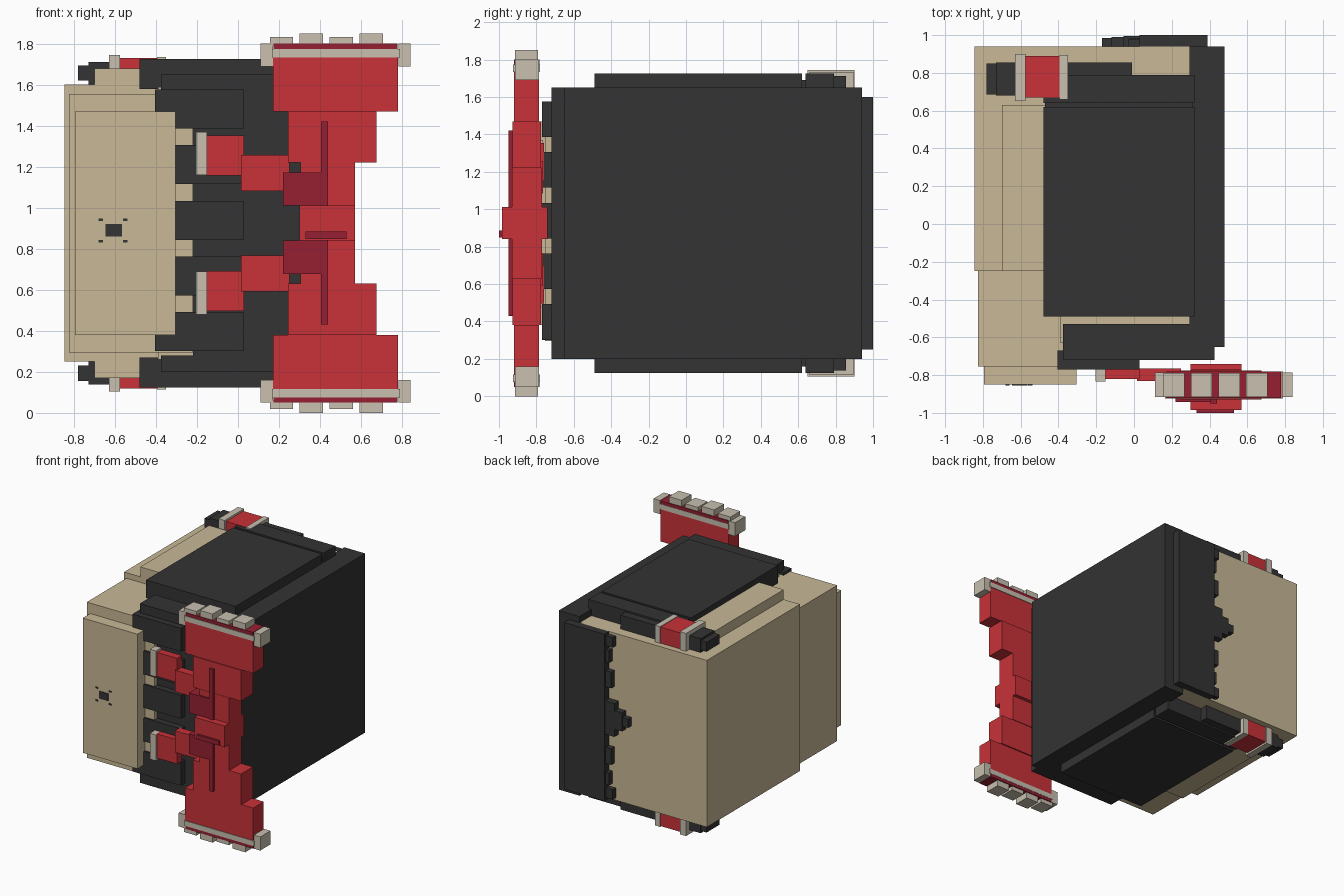
import bpy, bmesh

def material(name, rgb):
    m = bpy.data.materials.new(name)
    m.diffuse_color = (*rgb, 1)
    return m

TAN = material("tan", (0.578, 0.479, 0.305))
DARK = material("charcoal", (0.033, 0.033, 0.034))
RED = material("red", (0.578, 0.032, 0.040))
DEEP = material("deep_red", (0.305, 0.0144, 0.032))
PALE = material("pale_grey", (0.578, 0.527, 0.434))
TOP = 1.85  # the model mirrors top to bottom about half this height

def part(name, mat, boxes, mirror=False):
    """One object from boxes (x0, x1, y0, y1, z0, z1), optionally mirrored in height."""
    bm = bmesh.new()
    todo = list(boxes)
    if mirror:
        todo += [(a, b, c, d, TOP - f, TOP - e) for a, b, c, d, e, f in boxes]
    for x0, x1, y0, y1, z0, z1 in todo:
        for v in bmesh.ops.create_cube(bm, size=1)["verts"]:
            v.co = ((x0 + x1) / 2 + v.co.x * (x1 - x0),
                    (y0 + y1) / 2 + v.co.y * (y1 - y0),
                    (z0 + z1) / 2 + v.co.z * (z1 - z0))
    me = bpy.data.meshes.new(name)
    bm.to_mesh(me)
    bm.free()
    me.materials.append(mat)
    ob = bpy.data.objects.new(name, me)
    bpy.context.collection.objects.link(ob)
    return ob

# Tan casing, stepped toward the front
part("casing", TAN, [(-0.845, 0.32, -0.25, 0.94, 0.25, 1.60)])
part("casing_front", TAN, [(-0.825, 0.30, -0.70, -0.25, 0.295, 1.555),
                           (-0.39, 0.30, -0.63, -0.25, 0.26, 1.59),
                           (-0.825, -0.22, -0.755, -0.70, 0.295, 1.555)])
part("front_panel", TAN, [(-0.795, -0.305, -0.85, -0.75, 0.38, 1.47)])
part("casing_ridge", TAN, [(-0.70, -0.40, -0.25, 0.63, 1.58, 1.68)], True)

# Small painted mark on the front panel
marks = [(-0.645, -0.565, -0.854, -0.849, 0.86, 0.92)]
for x in (-0.68, -0.56):
    for z in (0.832, 0.935):
        marks.append((x, x + 0.022, -0.854, -0.849, z, z + 0.012))
part("panel_mark", DARK, marks)

# Dark shell: right side, front frame, top and bottom slabs
part("side_shell", DARK, [(0.295, 0.48, -0.65, 0.94, 0.20, 1.65)])
part("front_frame", DARK, [(-0.22, 0.425, -0.72, -0.53, 0.20, 1.65)])
part("frame_rail", DARK, [(-0.375, -0.22, -0.72, -0.53, 1.57, 1.65)], True)
part("cover_slab", DARK, [(-0.48, 0.32, -0.49, 0.62, 1.58, 1.725),
                          (-0.48, 0.32, 0.64, 0.79, 1.58, 1.725),
                          (-0.47, 0.31, 0.60, 0.66, 1.58, 1.69)], True)

# Five dark fingers across the front
part("front_fingers", DARK, [(-0.405, 0.028, -0.77, -0.67, 0.302 + 0.271 * i, 0.492 + 0.271 * i)
                             for i in range(5)])

# Toothed dark plate on the back
part("back_plate", DARK, [(0.03, 0.39, 0.93, 1.0, 0.25, 1.60)])
part("back_teeth", DARK, [(0.0, 0.05, 0.93, 0.985, 1.37, 1.47),
                          (-0.02, 0.05, 0.93, 0.985, 1.17, 1.30),
                          (-0.03, 0.05, 0.93, 0.98, 1.50, 1.58)], True)
part("back_centre_tooth", DARK, [(-0.055, 0.05, 0.93, 0.995, 0.79, 1.06),
                                 (-0.12, 0.0, 0.93, 0.99, 0.85, 1.00),
                                 (-0.17, -0.1, 0.93, 0.985, 0.89, 0.96)])

# Clips on the top and bottom near the back
part("clip_bar", DARK, [(-0.73, -0.01, 0.68, 0.855, 1.58, 1.712),
                        (-0.78, -0.73, 0.685, 0.85, 1.62, 1.695)], True)
part("clip_grip", RED, [(-0.58, -0.39, 0.67, 0.89, 1.58, 1.73)], True)
part("clip_collars", PALE, [(-0.63, -0.575, 0.65, 0.90, 1.58, 1.745),
                            (-0.395, -0.35, 0.66, 0.895, 1.58, 1.735)], True)

# Red handle, narrowing toward its middle
part("handle_end", RED, [(0.17, 0.78, -0.92, -0.785, 1.47, 1.775)], True)
part("handle_shoulder", RED, [(0.245, 0.675, -0.928, -0.775, 1.22, 1.47)], True)
part("handle_neck", RED, [(0.305, 0.57, -0.93, -0.77, 0.63, 1.22)])
part("handle_hub", RED, [(0.30, 0.57, -0.985, -0.74, 0.84, 1.012)])

# Deep red trim on the handle
part("handle_trim", DEEP, [(0.405, 0.44, -0.95, -0.91, 1.0, 1.42),
                           (0.22, 0.425, -0.943, -0.775, 1.01, 1.172),
                           (0.172, 0.778, -0.92, -0.782, 1.775, 1.80)], True)
part("hub_trim", DEEP, [(0.33, 0.53, -1.0, -0.98, 0.848, 0.885)])

# Pale caps and studs on the handle ends
caps = [(0.165, 0.79, -0.925, -0.78, 1.733, 1.775),
        (0.11, 0.17, -0.915, -0.785, 1.69, 1.80),
        (0.783, 0.84, -0.915, -0.785, 1.69, 1.80)]
for i in range(4):
    x = 0.155 + 0.146 * i
    caps.append((x, x + 0.113, -0.915, -0.79, 1.79, 1.85 if i % 2 else 1.832))
part("handle_caps", PALE, caps, True)

# Red arms joining the handle to the fingers
part("arm", RED, [(-0.155, 0.03, -0.82, -0.76, 1.157, 1.353),
                  (0.015, 0.25, -0.83, -0.765, 1.083, 1.258)], True)
part("arm_tip", PALE, [(-0.205, -0.15, -0.835, -0.765, 1.16, 1.37)], True)
